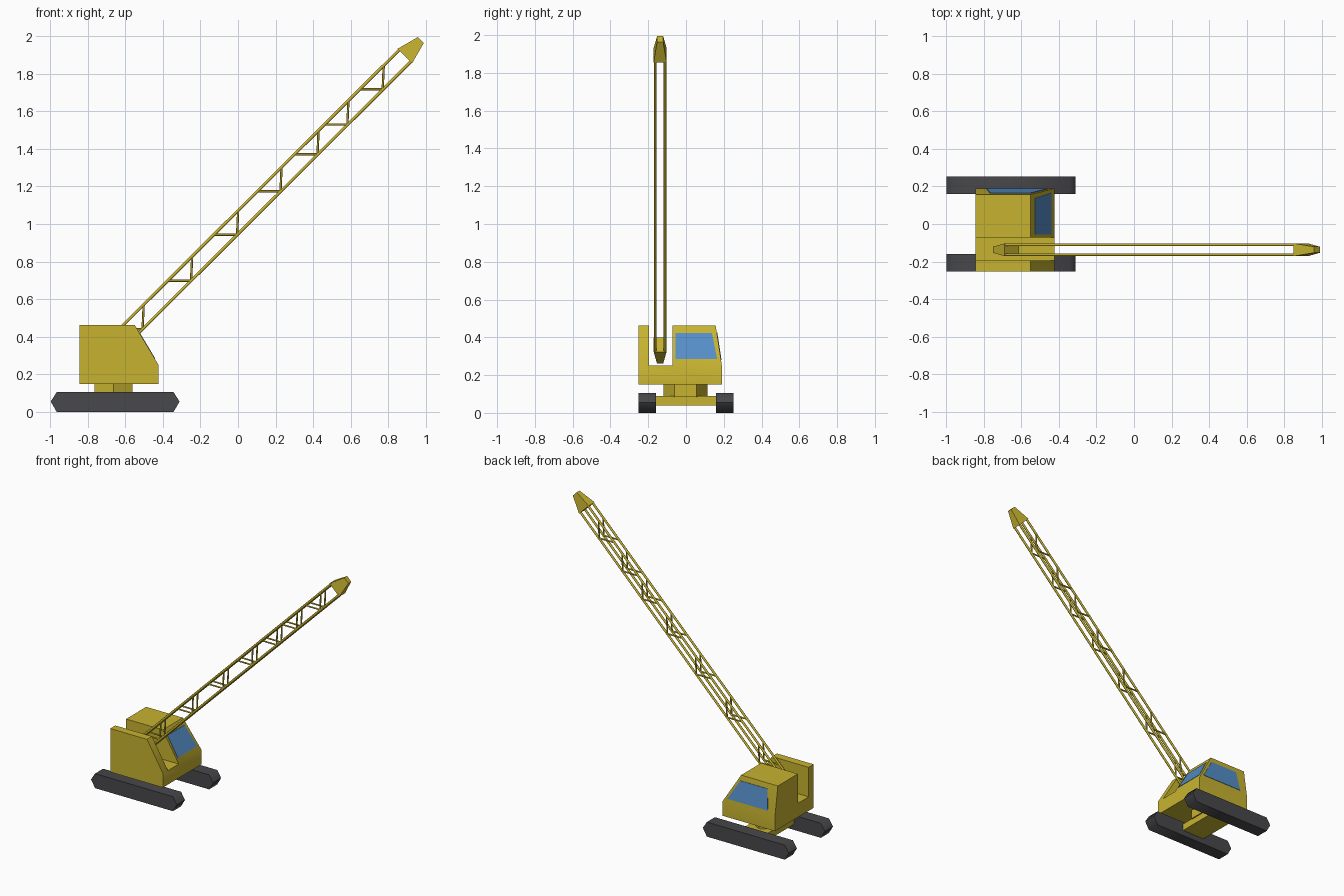
import bpy, bmesh, math
from mathutils import Vector

if "Cube" in bpy.data.objects:
    bpy.data.objects.remove(bpy.data.objects["Cube"])


def material(name, rgb):
    m = bpy.data.materials.new(name)
    m.diffuse_color = (*rgb, 1)
    m.use_nodes = True
    m.node_tree.nodes["Principled BSDF"].inputs["Base Color"].default_value = m.diffuse_color
    return m


YELLOW = material("yellow_paint", (0.57, 0.45, 0.03))
GLASS = material("blue_glass", (0.09, 0.27, 0.57))
RUBBER = material("dark_rubber", (0.065, 0.065, 0.07))


def make(name, verts, faces, mat, angle=35):
    me = bpy.data.meshes.new(name)
    me.from_pydata([tuple(v) for v in verts], [], faces)
    bm = bmesh.new()
    bm.from_mesh(me)
    bmesh.ops.recalc_face_normals(bm, faces=bm.faces)
    bm.to_mesh(me)
    bm.free()
    ob = bpy.data.objects.new(name, me)
    bpy.context.collection.objects.link(ob)
    me.materials.append(mat)
    bpy.ops.object.select_all(action='DESELECT')
    ob.select_set(True)
    bpy.context.view_layer.objects.active = ob
    bpy.ops.object.shade_smooth_by_angle(angle=math.radians(angle))
    return ob


def loft(name, a, b, mat, angle=35):
    """Closed solid between two matching loops."""
    n = len(a)
    sides = [(i, (i + 1) % n, n + (i + 1) % n, n + i) for i in range(n)]
    return make(name, list(a) + list(b),
                sides + [tuple(range(n)), tuple(range(n, 2 * n))], mat, angle)


def ring(centre, u, v, r, n, phase=0):
    return [centre + r * (math.cos(phase + math.tau * i / n) * u
                          + math.sin(phase + math.tau * i / n) * v) for i in range(n)]


def rod(name, p, q, r, sides=6):
    d = (q - p).normalized()
    u = d.cross(Vector((0, 1, 0))).normalized()
    v = d.cross(u)
    return loft(name, ring(p, u, v, r, sides), ring(q, u, v, r, sides), YELLOW, 65)


# Crawler tracks
track = [(-0.997, 0.055), (-0.965, 0.105), (-0.343, 0.105),
         (-0.311, 0.055), (-0.343, 0), (-0.965, 0)]
for side, s in (("front", -1), ("back", 1)):
    loft(side + "_track", [(x, s * 0.16, z) for x, z in track],
         [(x, s * 0.252, z) for x, z in track], RUBBER, 62)

# Cross axle and hexagonal turntable
axle = [(-0.75, 0.04), (-0.75, 0.09), (-0.57, 0.09), (-0.57, 0.04)]
loft("axle", [(x, -0.165, z) for x, z in axle], [(x, 0.165, z) for x, z in axle], YELLOW)
X, Y, Z = Vector((1, 0, 0)), Vector((0, 1, 0)), Vector((0, 0, 1))
loft("turntable", ring(Vector((-0.662, -0.002, 0.085)), Y, X, 0.117, 6),
     ring(Vector((-0.662, -0.002, 0.155)), Y, X, 0.117, 6), YELLOW)

# Body: cab, boom slot and side plate as one shell with a sloped front
LOW, TOP = 0.25, 0.463
section = [(-0.252, 0.149), (0.19, 0.149), (0.19, LOW), (0.157, TOP), (-0.072, TOP),
           (-0.072, LOW), (-0.195, LOW), (-0.195, TOP), (-0.252, TOP), (-0.252, LOW)]


def front_x(z):
    return -0.423 - 0.127 * max(0, z - LOW) / (TOP - LOW)


def side_y(z):
    return 0.19 - 0.033 * max(0, z - LOW) / (TOP - LOW)


n = len(section)
verts = [(-0.843, y, z) for y, z in section] + [(front_x(z), y, z) for y, z in section]
faces = [(i, (i + 1) % n, n + (i + 1) % n, n + i) for i in range(n)]
for cap in ((0, 1, 2, 5, 6, 9), (2, 3, 4, 5), (6, 7, 8, 9)):
    faces += [cap, tuple(i + n for i in cap)]
make("body", verts, faces, YELLOW, 33)

# Windows
wind = [(-0.056, 0.284), (0.165, 0.284), (0.137, 0.424), (-0.056, 0.424)]
loft("windshield", [(front_x(z) - 0.01, y, z) for y, z in wind],
     [(front_x(z) + 0.003, y, z) for y, z in wind], GLASS)
pane = [(-0.785, 0.28), (-0.46, 0.28), (-0.55, 0.425), (-0.765, 0.425)]
loft("side_window", [(x, side_y(z) - 0.01, z) for x, z in pane],
     [(x, side_y(z) + 0.003, z) for x, z in pane], GLASS)

# Boom frame: along, across, and sideways
ALONG = Vector((1, 0, 1)).normalized()
UP = Vector((-1, 0, 1)).normalized()
foot, head = Vector((-0.65, -0.137, 0.361)), Vector((0.888, -0.137, 1.894))


def rect(c, h, w):
    return [c + UP * a * h + Y * b * w for a, b in ((1, 1), (1, -1), (-1, -1), (-1, 1))]


# Tapered boom ends
for name, c, d in (("boom_foot", foot, -1), ("boom_tip", head, 1)):
    loft(name, rect(c, 0.0545, 0.034), rect(c + ALONG * d * 0.12, 0.0225, 0.016), YELLOW, 30)

# Four chords
V, W = 0.044, 0.026
for v in (-V, V):
    for w in (-W, W):
        off = UP * v + Y * w
        rod("boom_chord", foot + off - ALONG * 0.01, head + off + ALONG * 0.01, 0.008)

# V-shaped lattice braces on both sides
for ax in (-0.508, -0.25, -0.005, 0.226, 0.423, 0.582, 0.77):
    for w in (-W, W):
        apex = Vector((ax, -0.137 + w, ax + 1.01 - V * math.sqrt(2)))
        rise = V * 2 * math.sqrt(2)
        rod("boom_brace_upright", apex, apex + Vector((0.006, 0, rise + 0.006)), 0.006)
        rod("boom_brace_level", apex, apex - X * rise, 0.006)
